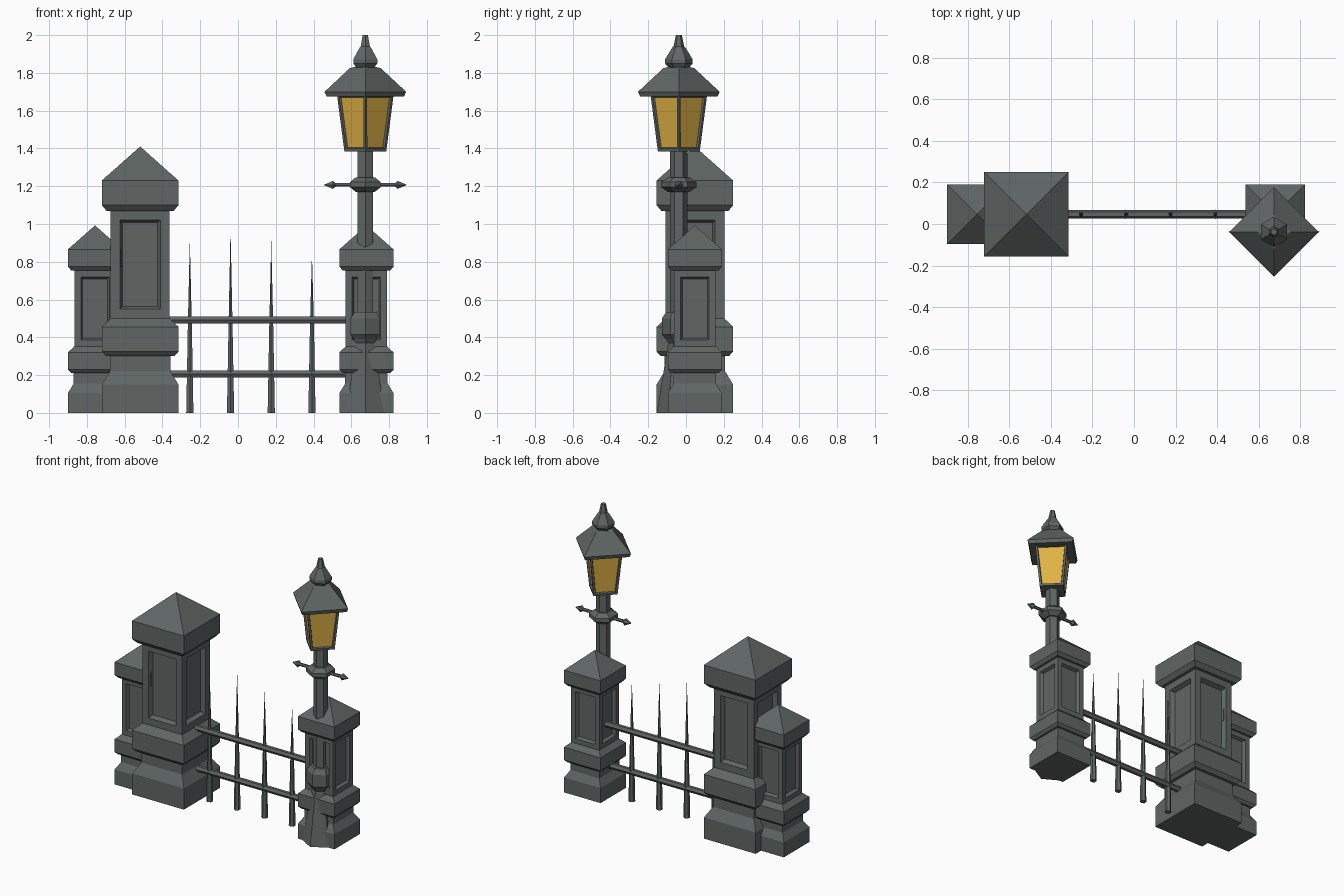
import bpy, bmesh, math
from mathutils import Vector

if "Cube" in bpy.data.objects:
    bpy.data.objects.remove(bpy.data.objects["Cube"])


def material(name, rgb):
    m = bpy.data.materials.new(name)
    m.diffuse_color = (*rgb, 1)
    m.use_nodes = True
    m.node_tree.nodes["Principled BSDF"].inputs["Base Color"].default_value = m.diffuse_color
    return m


IRON = material("dark stone grey", (0.115, 0.133, 0.128))
GLASS = material("amber glass", (0.75, 0.45, 0.06))


def lathe(name, profile, sides, start, loc=(0, 0, 0), rot=(0, 0, 0), detail=None):
    """Stack polygon rings from (radius, height) pairs into a closed solid."""
    bm = bmesh.new()
    rings = []
    for r, z in profile:
        rings.append([bm.verts.new((r * math.cos(start + math.tau * i / sides),
                                    r * math.sin(start + math.tau * i / sides), z))
                      for i in range(sides)])
    for a, b in zip(rings, rings[1:]):
        for i in range(sides):
            j = (i + 1) % sides
            bm.faces.new((a[i], a[j], b[j], b[i]))
    if profile[0][0] > 0:
        bm.faces.new(rings[0][::-1])
    if profile[-1][0] > 0:
        bm.faces.new(rings[-1])
    bmesh.ops.remove_doubles(bm, verts=bm.verts, dist=1e-5)
    bmesh.ops.recalc_face_normals(bm, faces=bm.faces)
    if detail:
        detail(bm)
    me = bpy.data.meshes.new(name)
    bm.to_mesh(me)
    bm.free()
    me.materials.append(IRON)
    me.materials.append(GLASS)
    ob = bpy.data.objects.new(name, me)
    ob.location, ob.rotation_euler = loc, rot
    bpy.context.collection.objects.link(ob)
    return ob


def recess(bm, faces, border, bevel, depth):
    """Sink a panel into each face, leaving a flat border."""
    bmesh.ops.inset_individual(bm, faces=faces, thickness=border, depth=0)
    bmesh.ops.inset_individual(bm, faces=faces, thickness=bevel, depth=-depth)


HEX = math.pi / 2      # hexagon with points toward front and back
SQUARE = math.pi / 4   # square with flat sides to the axes
YC = 0.047             # fence line

# Stone pillars: half-width and height, same design at two sizes
PILLAR = [(.203, 0), (.203, .15), (.16, .22), (.16, .30), (.18, .30), (.203, .325),
          (.203, .455), (.156, .50), (.156, 1.07), (.178, 1.07), (.203, 1.10),
          (.203, 1.23), (0, 1.41)]


def pillar(name, x, s):
    def panels(bm):
        shaft = [f for f in bm.faces if abs(f.normal.z) < .1
                 and .7 * s < f.calc_center_median().z < .9 * s]
        recess(bm, shaft, .069 * s, .02 * s, .03 * s)
    prof = [(r * s * math.sqrt(2), z * s) for r, z in PILLAR]
    lathe(name, prof, 4, SQUARE, (x, YC, 0), detail=panels)


pillar("large_pillar", -.518, 1)
pillar("left_small_pillar", -.757, .704)
pillar("right_small_pillar", .68, .704)

# Fence rails and spikes
for name, z in (("lower_rail", .207), ("upper_rail", .492)):
    lathe(name, [(.0215, -.5), (.0215, .5)], 6, HEX, (.1, YC, z), (0, math.pi / 2, 0))
for i, h in enumerate((.917, .975, .91, .843)):
    lathe(f"fence_spike_{i + 1}", [(.022, 0), (.0125, .45), (0, h)], 6, HEX,
          (-.255 + .2155 * i, YC, 0))

# Lamp post: flared foot, knob, shaft and collar
LAMP = Vector((.674, -.038, 0))
lathe("lamp_post", [(.117, 0), (.056, .37), (.068, .39), (.09, .415), (.09, .50),
                    (.066, .535), (.0465, .535), (.0465, 1.17), (.058, 1.17),
                    (.094, 1.195), (.094, 1.222), (.058, 1.247), (.0465, 1.247),
                    (.0465, 1.39)], 6, HEX, LAMP)

# Ladder bar with pointed ends
half = [(0, -.221), (.024, -.172), (.011, -.158)]
lathe("ladder_bar", half + [(r, -z) for r, z in reversed(half)], 6, HEX,
      LAMP + Vector((0, 0, 1.207)), (0, math.pi / 2, 0))


# Lantern: tapered box on its corner with recessed amber panes
def panes(bm):
    sides = [f for f in bm.faces if abs(f.normal.z) < .5]
    recess(bm, sides, .02, .004, .012)
    for f in sides:
        f.material_index = 1


lathe("lantern", [(.111, 1.385), (.15, 1.685)], 4, 0, LAMP, detail=panes)
lathe("lantern_roof", [(.205, 1.675), (.216, 1.70), (.082, 1.825), (0, 1.845)],
      4, 0, LAMP)
lathe("roof_finial", [(.05, 1.80), (.052, 1.825), (.073, 1.85), (.073, 1.872),
                      (.034, 1.935), (.028, 1.94), (.016, 2.0)], 6, HEX, LAMP)
